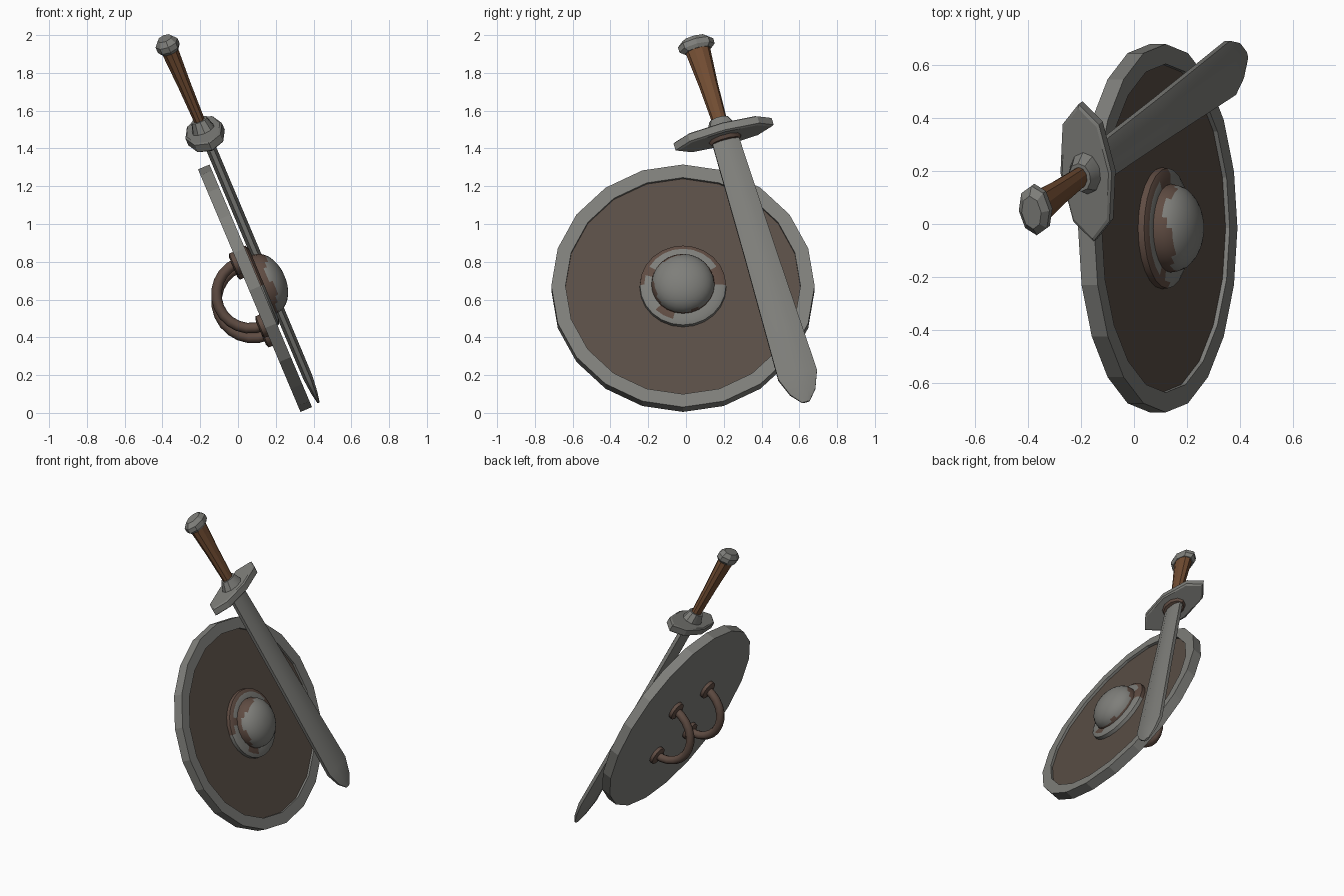
import bpy, bmesh, math
from mathutils import Matrix, Vector

if "Cube" in bpy.data.objects:
    bpy.data.objects.remove(bpy.data.objects["Cube"])


def material(name, rgb):
    m = bpy.data.materials.new(name)
    m.diffuse_color = (*rgb, 1)
    m.use_nodes = True
    m.node_tree.nodes["Principled BSDF"].inputs["Base Color"].default_value = m.diffuse_color
    return m


STEEL = material("steel grey", (0.21, 0.21, 0.195))
WOOD = material("dark wood", (0.1, 0.075, 0.06))
GRIP = material("leather brown", (0.17, 0.075, 0.033))
RUST = material("rust brown", (0.115, 0.072, 0.055))


def frame(x, y, z, o):
    return Matrix((x, y, z, o)).transposed()


def frame4(x, y, z, o):
    m = Matrix.Identity(4)
    for c, v in enumerate((x, y, z, o)):
        for r in range(3):
            m[r][c] = v[r]
    return m


# leaning frames: shield (across, up, outward) and sword lying parallel to it
TILT = math.radians(22.9)
S, C = math.sin(TILT), math.cos(TILT)
SHIELD = frame4((0, 1, 0), (-S, 0, C), (C, 0, S), (0.09, -0.016, 0.66))
A = math.radians(15.8)
s, c = math.sin(A), math.cos(A)
SWORD = SHIELD @ frame4((c, s, 0), (0, 0, -1), (-s, c, 0), (0.215, 0.854, 0.074))


def build(name, rings, matrix, mats, rule=None, angle=35):
    """Skin a list of closed point rings, cap both ends, colour by rule."""
    bm = bmesh.new()
    vs = [[bm.verts.new(p) for p in r] for r in rings]
    n = len(vs[0])
    for a, b in zip(vs, vs[1:]):
        for i in range(n):
            j = (i + 1) % n
            bm.faces.new((a[i], a[j], b[j], b[i]))
    bm.faces.new(vs[0][::-1])
    bm.faces.new(vs[-1])
    bmesh.ops.recalc_face_normals(bm, faces=bm.faces)
    if rule:
        for f in bm.faces:
            f.material_index = rule(f.calc_center_median(), f.normal)
    me = bpy.data.meshes.new(name)
    bm.transform(matrix)
    bm.to_mesh(me)
    bm.free()
    for m in mats:
        me.materials.append(m)
    ob = bpy.data.objects.new(name, me)
    bpy.context.collection.objects.link(ob)
    if angle:
        bpy.ops.object.select_all(action='DESELECT')
        ob.select_set(True)
        bpy.context.view_layer.objects.active = ob
        bpy.ops.object.shade_smooth_by_angle(angle=math.radians(angle))
    return ob


def loft(sections, n, off=(0, 0), turn=0.0):
    """Rings of n points from (z, half width x, half width y)."""
    out = []
    for z, rx, ry in sections:
        out.append([Vector((off[0] + rx * math.cos(turn + 2 * math.pi * i / n),
                            off[1] + ry * math.sin(turn + 2 * math.pi * i / n), z))
                    for i in range(n)])
    return out


# shield board: steel rim and back, recessed wooden face
build("shield", loft([(z, r, r) for r, z in
                      ((0.697, -0.033), (0.697, 0.033), (0.622, 0.033), (0.622, 0.016))], 20),
      SHIELD, [STEEL, WOOD],
      lambda p, nrm: int(nrm.z > 0.9 and p.xy.length < 0.3), angle=15)


# boss flange with rust patches
def flange_rust(p, nrm):
    a = math.atan2(p.y, p.x)
    if p.xy.length > 0.205:
        return int(p.y > 0.02)
    return int(math.sin(3 * a + 0.8) + math.sin(5 * a) > 1.0)


build("boss_flange", loft([(z, r, r) for r, z in
                           ((0.23, 0.01), (0.228, 0.04), (0.205, 0.052), (0.15, 0.052))], 24),
      SHIELD, [STEEL, RUST], flange_rust)


# boss dome, rusty around its base
def dome_rust(p, nrm):
    a = math.atan2(p.y, p.x)
    edge = 0.085 + 0.022 * math.sin(a - 0.4) + 0.012 * math.sin(4 * a)
    return int(p.z < edge)


dome = [(0.045, 0.168, 0.168)]
for k in range(9):
    t = math.radians(10 * k + 2)
    dome.append((0.06 + 0.11 * math.sin(t), 0.166 * math.cos(t), 0.166 * math.cos(t)))
build("boss_dome", loft(dome, 24), SHIELD, [STEEL, RUST], dome_rust)


# two arm handles on the back, each an arched bar with round feet
for tag, y, u, R in (("left", 0.13, -0.06, 0.195), ("right", -0.21, -0.02, 0.18)):
    rings = []
    for k in range(13):
        t = math.pi * k / 12
        radial = Vector((0, math.cos(t), -math.sin(t)))
        mid = Vector((y, u, -0.035)) + radial * R
        rings.append([mid + 0.028 * (radial * math.cos(q) + Vector((1, 0, 0)) * math.sin(q))
                      for q in (2 * math.pi * i / 8 for i in range(8))])
    build("handle_" + tag, rings, SHIELD, [RUST], angle=50)
    for end in (-1, 1):
        build("handle_foot_" + tag, loft([(-0.03, 0.062, 0.062), (-0.055, 0.062, 0.062),
                                          (-0.063, 0.045, 0.045)],
                                         12, (y, u + end * R)), SHIELD, [RUST])

# sword blade, widening towards a blunt point
build("blade", loft([(0.0, 0.078, 0.03), (-0.7, 0.093, 0.03), (-1.44, 0.115, 0.028),
                     (-1.54, 0.075, 0.018), (-1.60, 0.022, 0.007)], 8, turn=math.pi / 8),
      SWORD, [STEEL], angle=40)

# crossguard: stretched octagon
build("crossguard", loft([(-0.027, 0.255, 0.095), (-0.02, 0.27, 0.105),
                          (0.02, 0.27, 0.105), (0.027, 0.255, 0.095)], 8),
      SWORD, [STEEL], angle=20)

# collars on both sides of the guard
build("upper_collar", loft([(0.02, 0.085, 0.065), (0.05, 0.072, 0.055), (0.085, 0.055, 0.045)], 10),
      SWORD, [STEEL])
build("lower_collar", loft([(-0.045, 0.08, 0.05), (-0.02, 0.092, 0.065)], 10),
      SWORD, [RUST])

# grip flaring towards the pommel
build("grip", loft([(0.07, 0.04, 0.03), (0.3, 0.051, 0.037), (0.515, 0.068, 0.048)], 10),
      SWORD, [GRIP], angle=25)

# pommel
build("pommel", loft([(0.497, 0.075, 0.052), (0.515, 0.097, 0.063), (0.545, 0.097, 0.063),
                      (0.572, 0.065, 0.04)], 8), SWORD, [STEEL], angle=20)
